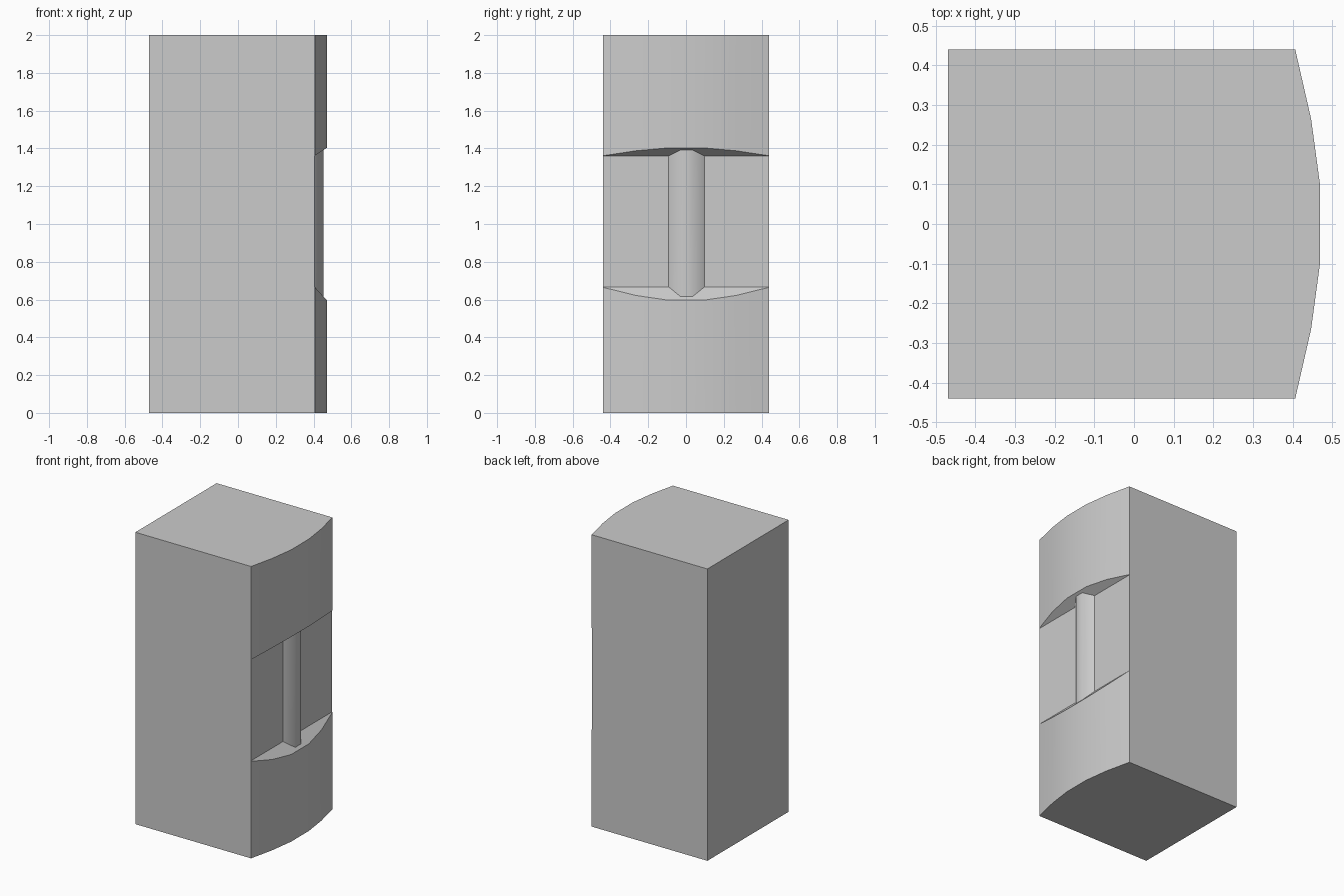
import bpy, bmesh
from math import radians

if "Cube" in bpy.data.objects:
    bpy.data.objects.remove(bpy.data.objects["Cube"])


def make_prism(name, bottom, top):
    """Solid between two matching loops of points."""
    bm = bmesh.new()
    a = [bm.verts.new(p) for p in bottom]
    b = [bm.verts.new(p) for p in top]
    n = len(a)
    bm.faces.new(a[::-1])
    bm.faces.new(b)
    for i in range(n):
        j = (i + 1) % n
        bm.faces.new((a[i], a[j], b[j], b[i]))
    bmesh.ops.recalc_face_normals(bm, faces=bm.faces)
    mesh = bpy.data.meshes.new(name)
    bm.to_mesh(mesh)
    bm.free()
    obj = bpy.data.objects.new(name, mesh)
    bpy.context.collection.objects.link(obj)
    return obj


def smooth(obj, angle):
    bpy.ops.object.select_all(action='DESELECT')
    obj.select_set(True)
    bpy.context.view_layer.objects.active = obj
    bpy.ops.object.shade_smooth_by_angle(angle=radians(angle))


# Sloped sill and lintel heights of the recess at depth x
WALL = 0.405


def sill(x):
    return 0.667 - 1.08 * (x - WALL)


def lintel(x):
    return 1.36 + 0.66 * (x - WALL)


# Pillar block with a bowed face on +x
half = [(0.407, -0.44), (0.447, -0.265), (0.47, -0.095)]
outline = [(-0.47, -0.44)] + half + [(x, -y) for x, y in half[::-1]] + [(-0.47, 0.44)]
body = make_prism("block", [(x, y, 0) for x, y in outline],
                  [(x, y, 2) for x, y in outline])

# Recess cut across the bowed face
OUT = 0.6
section = [(WALL, sill(WALL)), (OUT, sill(OUT)), (OUT, lintel(OUT)), (WALL, lintel(WALL))]
cutter = make_prism("recess_cutter", [(x, -0.6, z) for x, z in section],
                    [(x, 0.6, z) for x, z in section])
cut = body.modifiers.new("recess", 'BOOLEAN')
cut.operation = 'DIFFERENCE'
cut.solver = 'EXACT'
cut.object = cutter
bpy.ops.object.select_all(action='DESELECT')
body.select_set(True)
bpy.context.view_layer.objects.active = body
bpy.ops.object.modifier_apply(modifier="recess")
bpy.data.objects.remove(cutter)
smooth(body, 20)

# Handle bar standing in the recess, its ends following the slopes
bar = [(WALL, -0.092), (0.453, -0.028), (0.453, 0.034), (WALL, 0.098)]
handle = make_prism("handle_bar", [(x, y, sill(x)) for x, y in bar],
                    [(x, y, lintel(x)) for x, y in bar])
smooth(handle, 45)
